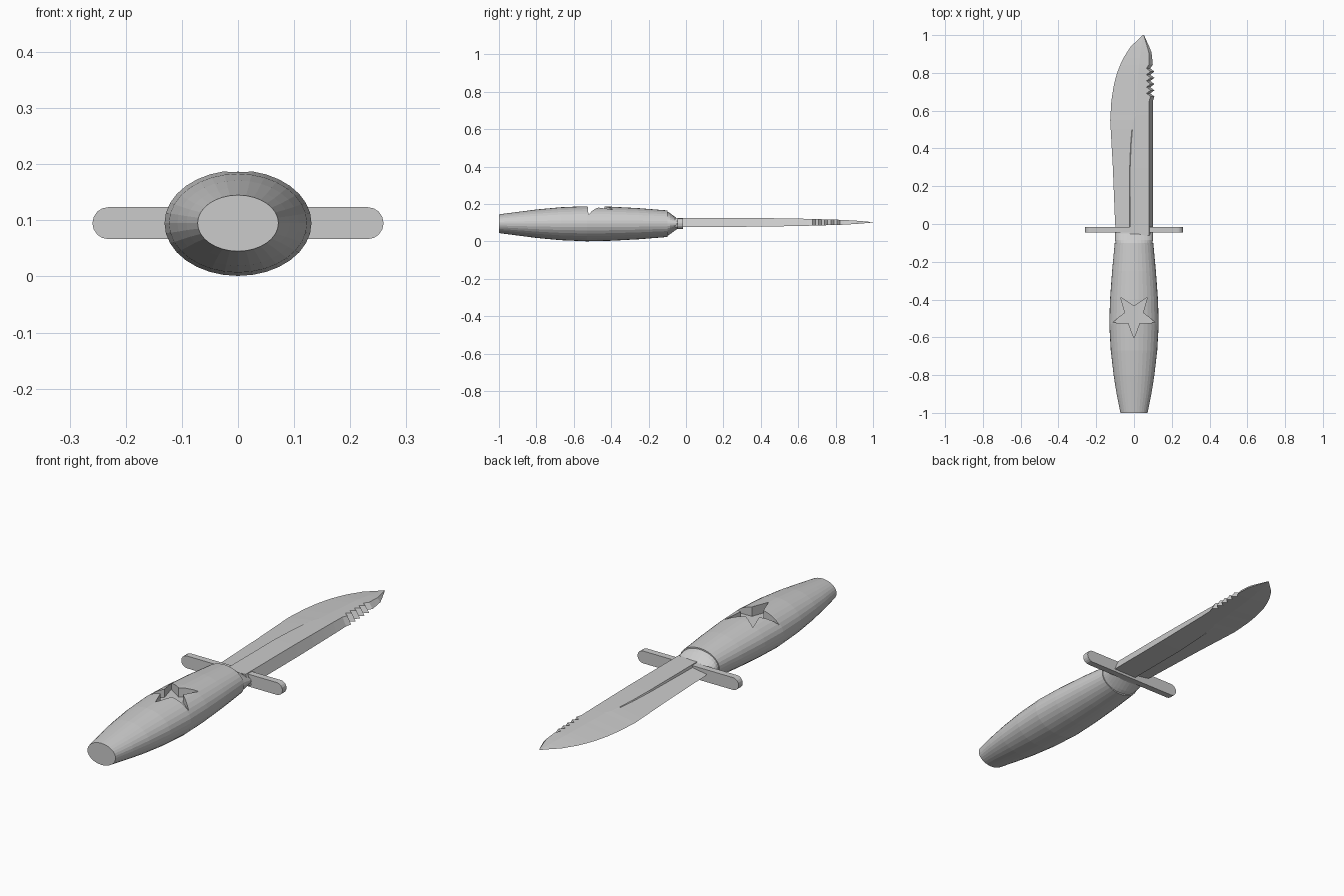
import bpy, bmesh, math

cube = bpy.data.objects.get("Cube")
if cube:
    bpy.data.objects.remove(cube, do_unlink=True)

GREY = (0.6, 0.6, 0.6, 1)
grey = bpy.data.materials.new("plain grey")
grey.use_nodes = True
grey.diffuse_color = GREY
grey.node_tree.nodes["Principled BSDF"].inputs["Base Color"].default_value = GREY


def loft(name, rings):
    """Skin closed rings of equal length and cap both ends."""
    bm = bmesh.new()
    loops = [[bm.verts.new(p) for p in ring] for ring in rings]
    n = len(loops[0])
    for a, b in zip(loops, loops[1:]):
        for i in range(n):
            j = (i + 1) % n
            bm.faces.new((a[i], a[j], b[j], b[i]))
    bm.faces.new(loops[0])
    bm.faces.new(loops[-1])
    bmesh.ops.recalc_face_normals(bm, faces=bm.faces)
    mesh = bpy.data.meshes.new(name)
    bm.to_mesh(mesh)
    bm.free()
    mesh.materials.append(grey)
    obj = bpy.data.objects.new(name, mesh)
    bpy.context.collection.objects.link(obj)
    return obj


def ellipse(y, rx, rz, z=0.095, n=32):
    return [(rx * math.cos(math.tau * i / n), y, z + rz * math.sin(math.tau * i / n))
            for i in range(n)]


def at(keys, y):
    """Linear interpolation through (y, value) keys."""
    if y <= keys[0][0]:
        return keys[0][1]
    for (a, u), (b, v) in zip(keys, keys[1:]):
        if y <= b:
            return u + (v - u) * (y - a) / (b - a)
    return keys[-1][1]


# Barrel-shaped grip
grip = loft("handle", [ellipse(*r) for r in (
    (-1, .072, .05), (-.9, .092, .063), (-.8, .108, .076), (-.67, .123, .088),
    (-.53, .131, .094), (-.4, .127, .091), (-.25, .116, .083), (-.1, .102, .071))])

# Star recess cut into the top of the grip
star = []
for i in range(10):
    r = 0.12 if i % 2 == 0 else 0.05
    a = -math.pi / 2 + i * math.pi / 5
    star.append((r * math.cos(a), -0.485 + r * math.sin(a)))
cutter = loft("star_cutter", [[(x, y, z) for x, y in star] for z in (0.143, 0.3)])
cutter.hide_render = True
cut = grip.modifiers.new("star", "BOOLEAN")
cut.operation = "DIFFERENCE"
cut.solver = "EXACT"
cut.object = cutter
bpy.context.view_layer.objects.active = grip
bpy.ops.object.modifier_apply(modifier=cut.name)
bpy.data.objects.remove(cutter, do_unlink=True)

# Collar narrowing from grip to guard
loft("collar", [ellipse(*r) for r in (
    (-.102, .098, .066), (-.085, .1, .056), (-.05, .1, .03), (-.03, .1, .027))])

# Crossguard with rounded ends
outline = []
for side in (1, -1):
    for i in range(9):
        a = -math.pi / 2 + math.pi * i / 8
        outline.append((side * (0.231 + 0.0285 * math.cos(a)),
                        0.095 + side * 0.0285 * math.sin(a)))
loft("crossguard", [[(x, y, z) for x, z in outline] for y in (-.045, -.015)])

# Blade: cutting edge on one side, slanted toothed spine on the other
EDGE = [(-.06, -.09), (0, -.1), (.3, -.112), (.55, -.126), (.65, -.12), (.73, -.108),
        (.8, -.09), (.87, -.062), (.94, -.017), (1, .048)]
RIDGE = [(0, -.02), (.35, -.02), (.48, -.011), (.56, -.001), (.58, .012), (.85, .03), (1, .05)]
SPINE = [(0, .08), (.84, .08), (.91, .078), (1, .052)]
SLANT = [(.84, .02), (.92, .014), (1, .001)]
HALF = [(.3, .024), (.6, .02), (.84, .013), (.92, .008), (1, .001)]
STEP = [(0, .012), (.35, .006), (.58, 0)]
TEETH, FIRST, PITCH = 5, 0.675, 0.033


def section(y, notch=0.0):
    edge, ridge, half, step = (at(k, y) for k in (EDGE, RIDGE, HALF, STEP))
    spine = at(SPINE, y) + notch
    upper = [(edge, 0), (ridge - .003, half - step), (ridge, half), (spine, half)]
    lower = [(spine + at(SLANT, y), -half), (ridge, -half), (ridge - .003, step - half)]
    return [(x, y, 0.1025 + z) for x, z in upper + lower]


rings = [section(y) for y in (-.06, 0, .15, .3, .42, .5, .55, .58, .65)]
for i in range(TEETH):
    y = FIRST + i * PITCH
    rings += [section(y, 0.008), section(y + PITCH * 0.5, -0.014)]
rings += [section(y) for y in (.845, .88, .91, .94, .97, 1)]
loft("blade", rings)
